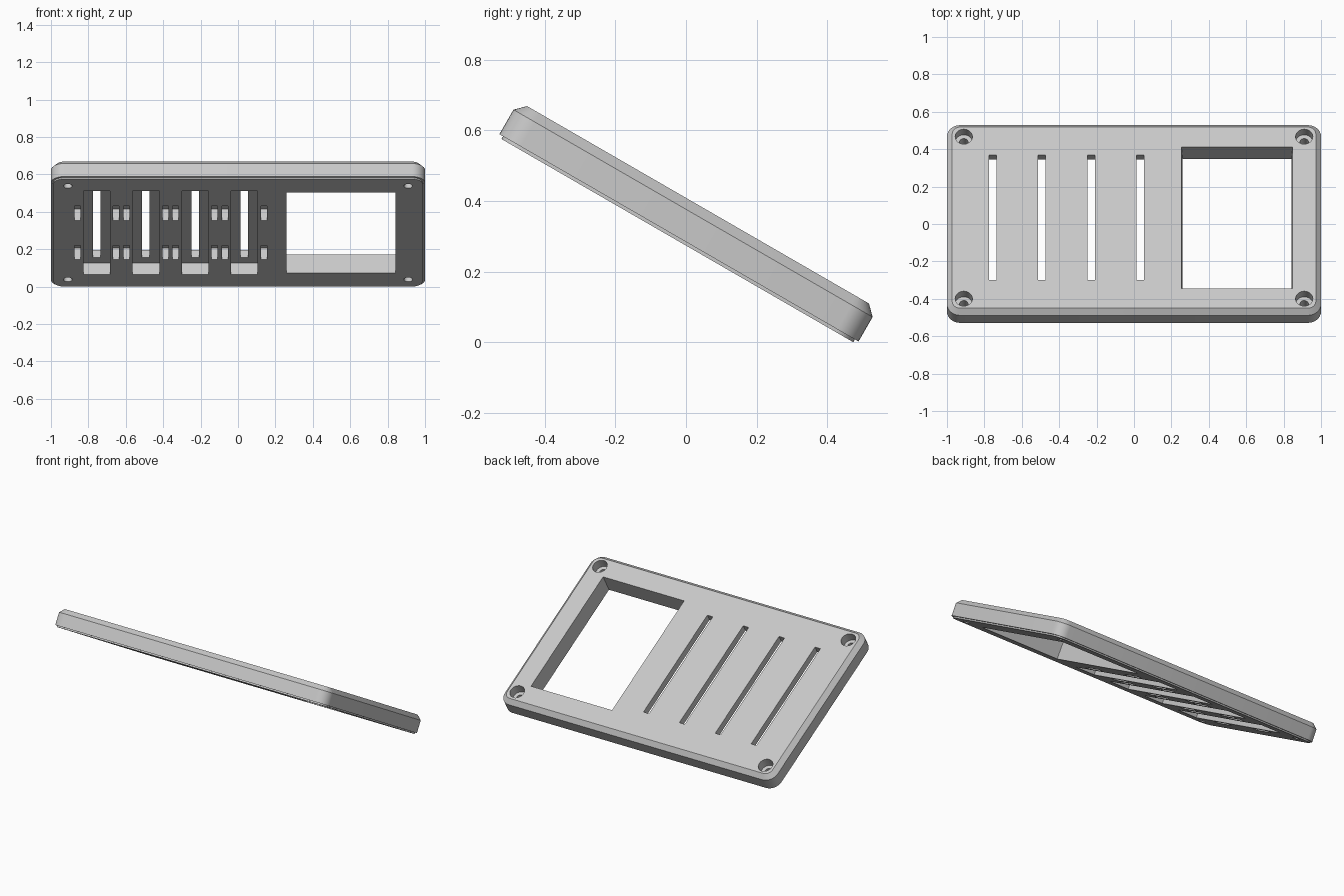
import bpy, bmesh, math
from mathutils import Matrix, Vector

if "Cube" in bpy.data.objects:
    bpy.data.objects.remove(bpy.data.objects["Cube"])

# Panel dimensions, built flat and tilted at the end
HALF_X, HALF_Y, THICK = 1.0, 0.587, 0.117
LIP, CHAMFER, RADIUS = 0.009, 0.028, 0.07
TILT = math.radians(-30)
POCKET = 0.07
SLIDERS = [-0.755 + 0.263 * i for i in range(4)]

grey = bpy.data.materials.new("light_grey_plastic")
grey.use_nodes = True
grey.diffuse_color = (0.58, 0.58, 0.58, 1)
grey.node_tree.nodes["Principled BSDF"].inputs["Base Color"].default_value = (0.58, 0.58, 0.58, 1)


def make_object(name, bm):
    bmesh.ops.recalc_face_normals(bm, faces=bm.faces)
    mesh = bpy.data.meshes.new(name)
    bm.to_mesh(mesh)
    bm.free()
    mesh.materials.append(grey)
    obj = bpy.data.objects.new(name, mesh)
    bpy.context.collection.objects.link(obj)
    return obj


def rounded_ring(bm, inset, z, steps=8):
    """Rounded rectangle outline, offset inwards by inset."""
    verts = []
    for corner, (sx, sy) in enumerate([(1, 1), (-1, 1), (-1, -1), (1, -1)]):
        for i in range(steps + 1):
            a = math.pi / 2 * (corner + i / steps)
            r = RADIUS - inset
            verts.append(bm.verts.new((sx * (HALF_X - RADIUS) + r * math.cos(a),
                                       sy * (HALF_Y - RADIUS) + r * math.sin(a), z)))
    return verts


def box(bm, x, y, hx, hy, z0, z1, flare=0.0):
    """Box cutter; flare widens its top end."""
    rings = []
    for z, f in ((z0, 0), (z1, flare)):
        rings.append([bm.verts.new((x + sx * (hx + f), y + sy * (hy + f), z))
                      for sx, sy in ((1, 1), (-1, 1), (-1, -1), (1, -1))])
    bridge(bm, rings)


def bridge(bm, rings):
    for a, b in zip(rings, rings[1:]):
        n = len(a)
        for i in range(n):
            j = (i + 1) % n
            bm.faces.new((a[i], a[j], b[j], b[i]))
    bm.faces.new(rings[0][::-1])
    bm.faces.new(rings[-1])


def cylinder(bm, x, y, r, z0, z1):
    bmesh.ops.create_cone(bm, cap_ends=True, segments=32, radius1=r, radius2=r, depth=z1 - z0,
                          matrix=Matrix.Translation((x, y, (z0 + z1) / 2)))


# Rounded plate with a stepped underside and a chamfered top edge
bm = bmesh.new()
bridge(bm, [rounded_ring(bm, inset, z) for inset, z in (
    (0.012, 0), (0.012, LIP), (0, LIP), (0, THICK - CHAMFER), (CHAMFER, THICK))])
panel = make_object("control_panel", bm)

# Pockets: slider bodies, clip recesses and screw head counterbores
pockets = bmesh.new()
for x in SLIDERS:
    box(pockets, x, 0, 0.071, 0.446, -0.1, POCKET)
    for sx in (-1, 1):
        for sy in (-1, 1):
            box(pockets, x + sx * 0.104, sy * 0.209, 0.016, 0.075, -0.1, POCKET)

# Through cuts: display window, slider slots and screw holes
through = bmesh.new()
box(through, 0.551, 0, 0.291, 0.43, -0.001, THICK + 0.001, flare=0.006)
for x in SLIDERS:
    box(through, x, 0, 0.02, 0.386, -0.1, 0.3)
for sx in (-1, 1):
    for sy in (-1, 1):
        cylinder(pockets, sx * 0.91, sy * 0.5, 0.046, THICK - 0.06, 0.3)
        cylinder(through, sx * 0.91, sy * 0.5, 0.023, -0.1, 0.3)

bpy.context.view_layer.objects.active = panel
for name, cut in (("pocket_cutter", pockets), ("through_cutter", through)):
    cutter = make_object(name, cut)
    cutter.hide_render = True
    mod = panel.modifiers.new(name, 'BOOLEAN')
    mod.operation, mod.solver, mod.object = 'DIFFERENCE', 'EXACT', cutter
    bpy.ops.object.modifier_apply(modifier=mod.name)
    bpy.data.objects.remove(cutter)

# Tilt the panel, then centre it and stand it on the ground
panel.data.transform(Matrix.Rotation(TILT, 4, 'X'))
ys = [v.co.y for v in panel.data.vertices]
zs = [v.co.z for v in panel.data.vertices]
panel.data.transform(Matrix.Translation(Vector((0, -(min(ys) + max(ys)) / 2, -min(zs)))))

panel.select_set(True)
bpy.ops.object.shade_smooth_by_angle(angle=math.radians(25))
